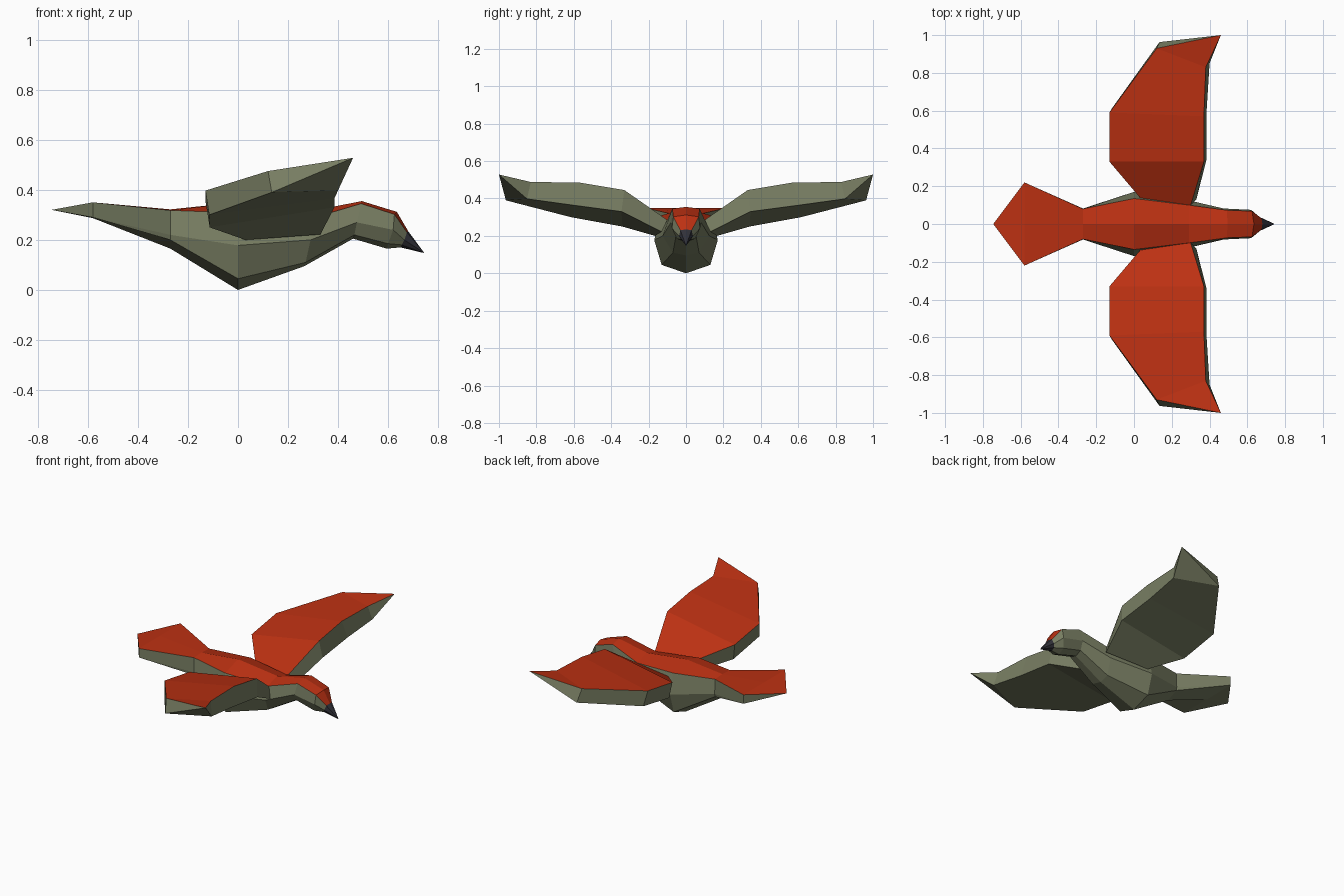
import bpy, bmesh

if "Cube" in bpy.data.objects:
    bpy.data.objects.remove(bpy.data.objects["Cube"])


def material(name, rgb):
    m = bpy.data.materials.new(name)
    m.diffuse_color = (*rgb, 1)
    m.use_nodes = True
    m.node_tree.nodes["Principled BSDF"].inputs["Base Color"].default_value = m.diffuse_color
    return m


RED = material("red back", (0.50, 0.030, 0.006))
OLIVE = material("olive green", (0.19, 0.21, 0.125))
DARK = material("dark beak", (0.03, 0.03, 0.04))


def loft(name, rings, mats, red_sides=(), cap=False):
    """Skin closed rings; sides listed in red_sides take material 1."""
    bm = bmesh.new()
    vs = [[bm.verts.new(p) for p in r] for r in rings]
    n = len(rings[0])
    for a, b in zip(vs, vs[1:]):
        for j in range(n):
            k = (j + 1) % n
            f = bm.faces.new((a[j], a[k], b[k], b[j]))
            f.material_index = 1 if j in red_sides else 0
    if cap:
        bm.faces.new(vs[0])
    bmesh.ops.remove_doubles(bm, verts=bm.verts, dist=0.0005)
    bmesh.ops.recalc_face_normals(bm, faces=bm.faces)
    me = bpy.data.meshes.new(name)
    bm.to_mesh(me)
    bm.free()
    for m in mats:
        me.materials.append(m)
    ob = bpy.data.objects.new(name, me)
    bpy.context.collection.objects.link(ob)
    return ob


def full(half):
    """Mirror a half section (top centre to bottom centre) to a full ring."""
    return half + [(x, -y, z) for x, y, z in half[-2:0:-1]]


def pointed(p, n):
    return [p] * n


# Body half sections: top centre, top edge, mid side, low side, bottom centre
face = [(.68, 0, .235), (.675, .03, .23), (.665, .037, .20), (.655, .025, .18), (.65, 0, .17)]
halves = [
    [(-.58, 0, .35), (-.58, .22, .35), (-.58, .22, .29), (-.58, .22, .29), (-.58, 0, .287)],
    [(-.27, 0, .322), (-.27, .08, .318), (-.27, .082, .22), (-.27, .078, .20), (-.27, 0, .165)],
    [(0, 0, .35), (0, .135, .308), (0, .17, .178), (0, .13, .045), (0, 0, 0)],
    [(.29, 0, .315), (.29, .10, .285), (.29, .125, .20), (.27, .07, .11), (.265, 0, .095)],
    [(.495, 0, .355), (.492, .073, .345), (.475, .082, .27), (.465, .05, .22), (.46, 0, .205)],
    [(.635, 0, .312), (.625, .068, .302), (.62, .075, .24), (.60, .05, .185), (.595, 0, .165)],
    face,
]
body = [pointed((-.745, 0, .32), 8)] + [full(h) for h in halves]
loft("body_with_tail", body, [OLIVE, RED], red_sides=(0, 7))

# Beak
loft("beak", [full(face), pointed((.745, 0, .147), 8)], [DARK], cap=True)

# Wing sections: top front, top back, bottom back, bottom front
wing = [
    [(.30, .10, .285), (.04, .13, .275), (.03, .165, .20), (.33, .13, .222)],
    [(.37, .33, .445), (-.13, .33, .355), (-.113, .34, .25), (.385, .345, .33)],
    [(.37, .57, .485), (-.13, .59, .397), (-.115, .615, .30), (.385, .61, .365)],
    [(.38, .83, .488), (.12, .93, .475), (.135, .963, .39), (.40, .85, .398)],
    pointed((.46, 1.0, .528), 4),
]
for side, s in (("left", 1), ("right", -1)):
    rings = [[(x, s * y, z) for x, y, z in r] for r in wing]
    loft(side + "_wing", rings, [OLIVE, RED], red_sides=(0,), cap=True)
